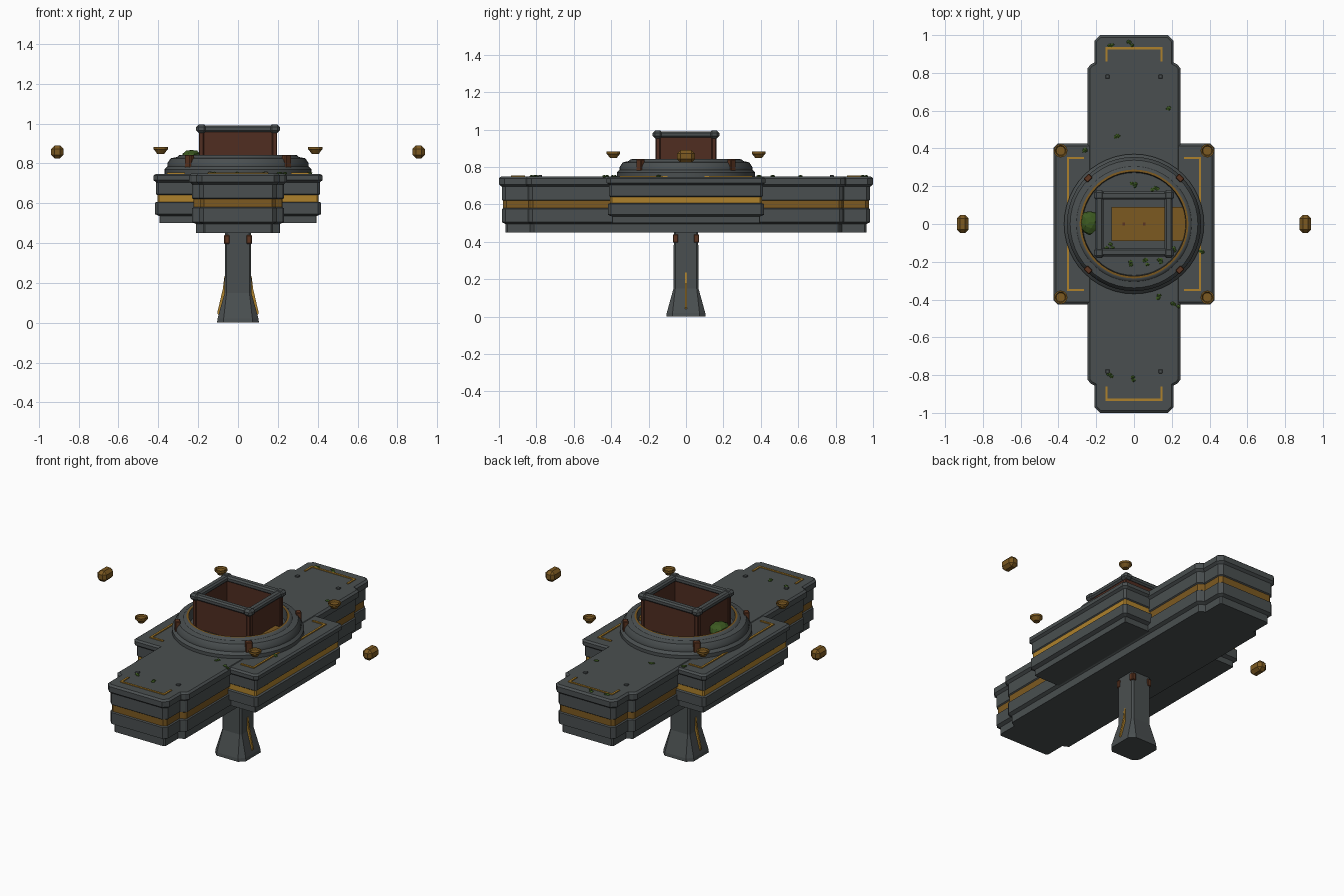
import bpy, bmesh, math, random
from mathutils import Matrix, Vector

if "Cube" in bpy.data.objects:
    bpy.data.objects.remove(bpy.data.objects["Cube"], do_unlink=True)
random.seed(4)


def material(name, rgb):
    m = bpy.data.materials.new(name)
    m.use_nodes = True
    m.diffuse_color = (*rgb, 1)
    m.node_tree.nodes["Principled BSDF"].inputs["Base Color"].default_value = (*rgb, 1)
    return m


STONE = material("grey stone", (0.068, 0.078, 0.08))
GOLD = material("bright gold", (0.42, 0.22, 0.025))
BRONZE = material("dark bronze", (0.2, 0.1, 0.015))
BROWN = material("brown wall", (0.08, 0.026, 0.015))
RUST = material("rust clamp", (0.11, 0.036, 0.015))
MOSS = material("green moss", (0.045, 0.1, 0.015))


def finish(name, bm, mats, smooth=False):
    bmesh.ops.recalc_face_normals(bm, faces=bm.faces)
    me = bpy.data.meshes.new(name)
    bm.to_mesh(me)
    bm.free()
    for m in mats:
        me.materials.append(m)
    ob = bpy.data.objects.new(name, me)
    bpy.context.collection.objects.link(ob)
    if smooth:
        bpy.ops.object.select_all(action="DESELECT")
        ob.select_set(True)
        bpy.context.view_layer.objects.active = ob
        bpy.ops.object.shade_smooth_by_angle(angle=math.radians(35))
    return ob


def box(name, centre, size, mat, turn=0, bevel=0):
    bm = bmesh.new()
    bmesh.ops.create_cube(bm, size=1, matrix=Matrix.Diagonal((*size, 1)))
    if bevel:
        bmesh.ops.bevel(bm, geom=bm.edges[:], offset=bevel, segments=1, affect="EDGES")
    bm.transform(Matrix.Translation(centre) @ Matrix.Rotation(turn, 4, "Z"))
    return finish(name, bm, [mat])


def inset(points, d):
    """Move every side of a counter-clockwise outline inwards by d."""
    out = []
    for i, p in enumerate(points):
        a = (p - points[i - 1]).normalized()
        b = (points[(i + 1) % len(points)] - p).normalized()
        na, nb = Vector((-a.y, a.x)), Vector((-b.y, b.x))
        out.append(p + (na + nb) * d / (1 + na.dot(nb)))
    return out


def stack(name, outline, layers, mats, stripe=None):
    """Loft an outline through (height, inset) layers; paint one band."""
    bm = bmesh.new()
    rings = [[bm.verts.new((p.x, p.y, z)) for p in inset(outline, d)] for z, d in layers]
    n = len(outline)
    for low, high in zip(rings, rings[1:]):
        for i in range(n):
            j = (i + 1) % n
            f = bm.faces.new((low[i], low[j], high[j], high[i]))
            if stripe and stripe[0] < f.calc_center_median().z < stripe[1]:
                f.material_index = 1
    bm.faces.new(rings[0][::-1])
    bm.faces.new(rings[-1])
    return finish(name, bm, mats)


def quarter_to_outline(quarter):
    """Mirror the +x +y corner points into a full counter-clockwise outline."""
    q = [Vector(p) for p in quarter]
    m = [Vector((-p.x, p.y)) for p in reversed(q)]
    return q + m + [-p for p in q] + [-p for p in m]


def revolve(name, profile, mats, steps=48, rule=None, centre=(0, 0, 0), smooth=True):
    bm = bmesh.new()
    vs = [bm.verts.new((r, 0, z)) for r, z in profile]
    es = [bm.edges.new(e) for e in zip(vs, vs[1:])]
    bmesh.ops.spin(bm, geom=vs + es, axis=(0, 0, 1), cent=(0, 0, 0),
                   angle=math.tau, steps=steps, use_merge=True)
    bmesh.ops.remove_doubles(bm, verts=bm.verts, dist=0.0005)
    if rule:
        for f in bm.faces:
            f.material_index = int(rule(f.calc_center_median()))
    bm.transform(Matrix.Translation(centre))
    return finish(name, bm, mats, smooth)


SIGNS = [(sx, sy) for sx in (-1, 1) for sy in (-1, 1)]

# Long platform with stepped ends and a bronze band
arm = quarter_to_outline([(0.245, 0.825), (0.23, 0.845), (0.21, 0.855), (0.21, 0.97), (0.18, 1.0)])
stack("long_platform", arm,
      [(0.45, 0.035), (0.495, 0.035), (0.505, 0.015), (0.575, 0.015), (0.58, 0.022), (0.62, 0.022),
       (0.625, 0.015), (0.695, 0.015), (0.707, 0), (0.74, 0), (0.75, 0.012)],
      [STONE, BRONZE], (0.579, 0.621))

# Wide middle platform with a bright band
wing = quarter_to_outline([(0.425, 0.405), (0.405, 0.425)])
stack("middle_platform", wing,
      [(0.5, 0.03), (0.535, 0.03), (0.545, 0.008), (0.603, 0.008), (0.607, 0.02), (0.64, 0.02),
       (0.645, 0.014), (0.705, 0.014), (0.716, 0), (0.738, 0), (0.747, 0.012)],
      [STONE, GOLD], (0.606, 0.641))

# Support pillar with flared foot
foot = quarter_to_outline([(0.105, 0.073), (0.073, 0.105)])
stack("pillar", foot, [(0, 0), (0.02, 0.002), (0.15, 0.038), (0.46, 0.04)], [STONE])
for s in (-1, 1):
    bm = bmesh.new()
    profile = [(0.055, 0.235), (0.068, 0.235), (0.076, 0.17), (0.104, 0.05), (0.1, 0.04), (0.055, 0.04)]
    face = bm.faces.new([bm.verts.new((s * x, -0.006, z)) for x, z in profile])
    move = bmesh.ops.extrude_face_region(bm, geom=[face])["geom"]
    bmesh.ops.translate(bm, vec=(0, 0.012, 0), verts=[v for v in move if isinstance(v, bmesh.types.BMVert)])
    finish("pillar_inlay", bm, [GOLD])
for sx, sy in SIGNS:
    box("pillar_clamp", (sx * 0.056, sy * 0.056, 0.418), (0.028, 0.028, 0.045), RUST, bevel=0.004)

# Round collar with sunken floor and bronze lip
revolve("round_collar",
        [(0.37, 0.745), (0.37, 0.77), (0.355, 0.785), (0.355, 0.8), (0.338, 0.825), (0.305, 0.832),
         (0.298, 0.84), (0.288, 0.843), (0.276, 0.843), (0.272, 0.78), (0, 0.78)],
        [STONE, BRONZE], rule=lambda c: 0.2735 < c.xy.length < 0.29 and c.z > 0.8)
for sx, sy in SIGNS:
    box("collar_clamp", (sx * 0.243, sy * 0.243, 0.805), (0.04, 0.03, 0.075), RUST,
        turn=-sx * sy * math.pi / 4, bevel=0.004)

# Bronze floor plate with rounded end
bm = bmesh.new()
half = math.asin(0.09 / 0.274)
pts = [(-0.12, 0.09), (-0.12, -0.09)]
pts += [(0.274 * math.cos(a), 0.274 * math.sin(a)) for a in (half * (i / 5 - 1) for i in range(11))]
low = [bm.verts.new((x, y, 0.775)) for x, y in pts]
top = [bm.verts.new((x, y, 0.8)) for x, y in pts]
bm.faces.new(low[::-1])
bm.faces.new(top)
for i in range(len(pts)):
    bm.faces.new((low[i - 1], low[i], top[i], top[i - 1]))
finish("floor_plate", bm, [BRONZE])
for x in (-0.055, 0.055):
    box("plate_rivet", (x, 0, 0.801), (0.014, 0.014, 0.006), RUST)

# Open square shaft: brown walls, corner posts and rounded stone rim
for s in (-1, 1):
    box("shaft_wall_side", (s * 0.18, 0, 0.872), (0.024, 0.3, 0.19), BROWN)
    box("shaft_wall_end", (0, s * 0.147, 0.872), (0.36, 0.024, 0.19), BROWN)
    box("shaft_rim_side", (s * 0.183, 0, 0.974), (0.042, 0.32, 0.034), STONE, bevel=0.009)
    box("shaft_rim_end", (0, s * 0.15, 0.974), (0.37, 0.042, 0.034), STONE, bevel=0.009)
for sx, sy in SIGNS:
    box("shaft_post", (sx * 0.184, sy * 0.15, 0.868), (0.026, 0.026, 0.18), BROWN, bevel=0.004)
    box("shaft_rim_corner", (sx * 0.184, sy * 0.152, 0.974), (0.054, 0.054, 0.042), STONE, bevel=0.013)

# Inlaid deck brackets and small studs
for s in (-1, 1):
    box("end_bracket_bar", (0, s * 0.93, 0.751), (0.304, 0.012, 0.008), GOLD)
    box("middle_bracket_bar", (s * 0.35, 0, 0.749), (0.012, 0.71, 0.008), GOLD)
for sx, sy in SIGNS:
    box("end_bracket_leg", (sx * 0.146, sy * 0.895, 0.751), (0.012, 0.07, 0.008), GOLD)
    box("middle_bracket_leg", (sx * 0.31, sy * 0.349, 0.749), (0.09, 0.012, 0.008), GOLD)
    box("deck_stud", (sx * 0.14, sy * 0.78, 0.752), (0.022, 0.022, 0.012), STONE, bevel=0.003)

# Floating cups above the middle corners
for sx, sy in SIGNS:
    revolve("floating_cup",
            [(0, 0), (0.018, 0), (0.031, 0.018), (0.036, 0.022), (0.036, 0.034), (0.029, 0.034),
             (0.024, 0.026), (0, 0.026)], [BRONZE], steps=12,
            centre=(sx * 0.388, sy * 0.388, 0.848), smooth=False)

# Floating bronze lumps far out on both sides
for s in (-1, 1):
    box("floating_lump", (s * 0.907, 0, 0.857), (0.062, 0.096, 0.066), BRONZE, bevel=0.018)


# Moss cushion and scattered moss patches
def moss(name, centre, size, detail):
    bm = bmesh.new()
    bmesh.ops.create_icosphere(bm, subdivisions=detail, radius=1)
    for v in bm.verts:
        v.co *= random.uniform(0.85, 1.08)
    bm.transform(Matrix.Translation(centre) @ Matrix.Diagonal((*size, 1)))
    finish(name, bm, [MOSS])


moss("moss_cushion", (-0.235, 0.01, 0.825), (0.052, 0.066, 0.045), 2)
SPOTS = [(-.12, .95), (-.02, .95), (.17, .61), (-.1, .46), (-.27, .4), (0, .21), (.11, .18),
         (-.13, -.12), (-.03, -.21), (.07, -.2), (.15, -.2), (.22, -.14), (.36, -.15),
         (.14, -.38), (.22, -.43), (-.12, -.8), (0, -.82)]
for x, y in SPOTS:
    r = math.hypot(x, y)
    z = 0.78 if r < 0.28 else 0.75
    for k in range(3):
        dx, dy = random.uniform(-0.018, 0.018), random.uniform(-0.014, 0.014)
        moss("moss_patch", (x + dx, y + dy, z), (0.013, 0.011, 0.008), 1)
